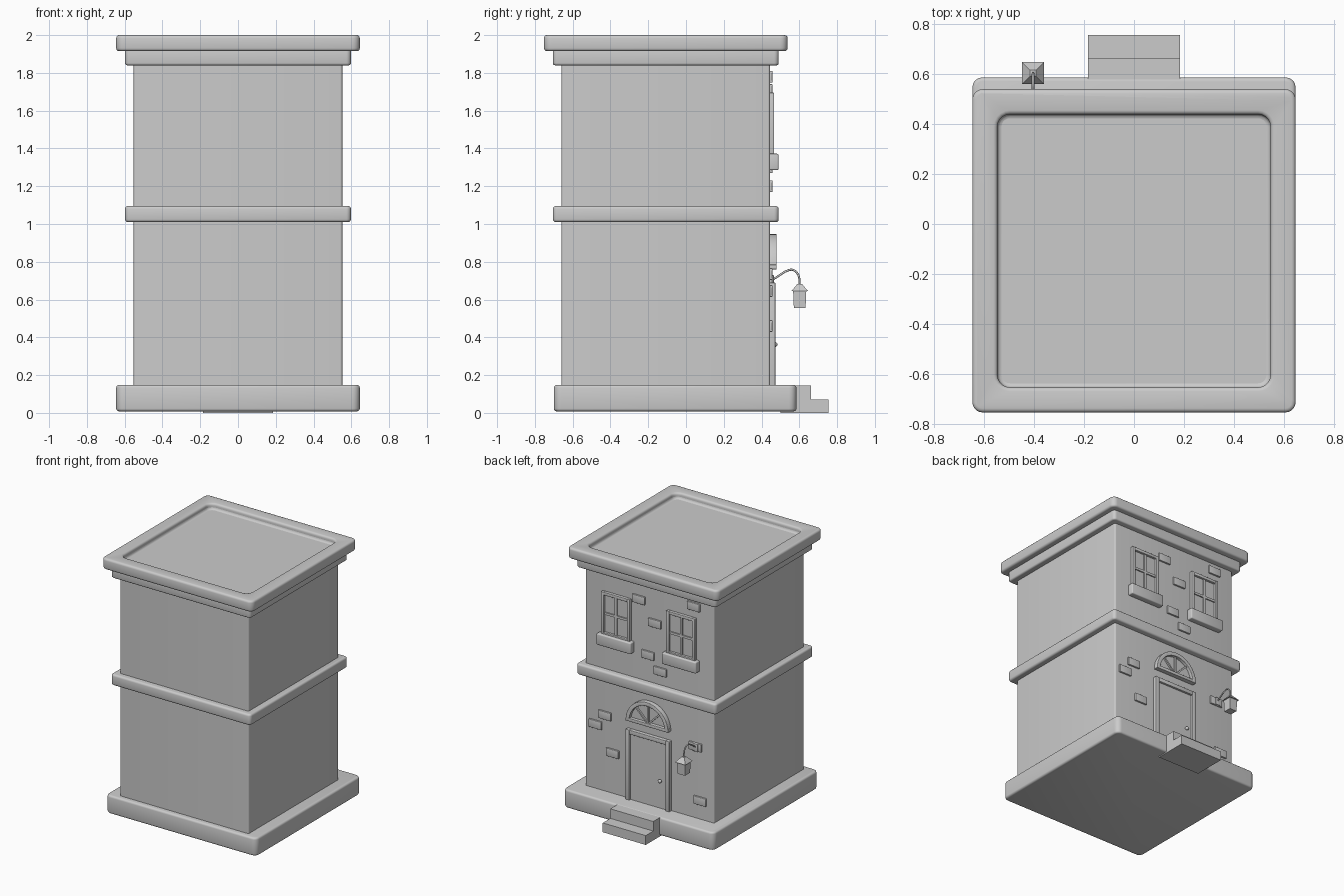
import bpy, bmesh, math
from mathutils import Vector

if "Cube" in bpy.data.objects:
    bpy.data.objects.remove(bpy.data.objects["Cube"])

stone = bpy.data.materials.new("plain grey")
stone.use_nodes = True
GREY = (0.6, 0.6, 0.6, 1)
stone.diffuse_color = GREY
stone.node_tree.nodes["Principled BSDF"].inputs["Base Color"].default_value = GREY

WALL = 0.445      # plane of the decorated back wall
MID = -0.107      # middle of the walls in y


def activate(ob):
    bpy.ops.object.select_all(action='DESELECT')
    ob.select_set(True)
    bpy.context.view_layer.objects.active = ob


def finish(name, bm, edge=0.0, cutter=None):
    """Turn a bmesh into a finished object with softened edges."""
    bmesh.ops.recalc_face_normals(bm, faces=bm.faces)
    me = bpy.data.meshes.new(name)
    bm.to_mesh(me)
    bm.free()
    me.materials.append(stone)
    ob = bpy.data.objects.new(name, me)
    bpy.context.collection.objects.link(ob)
    activate(ob)
    if cutter:
        cut = ob.modifiers.new("recess", 'BOOLEAN')
        cut.operation = 'DIFFERENCE'
        cut.object = cutter
        bpy.ops.object.modifier_apply(modifier=cut.name)
        bpy.data.objects.remove(cutter)
    if edge:
        bev = ob.modifiers.new("soft edges", 'BEVEL')
        bev.width = edge
        bev.segments = 3
        bev.limit_method = 'ANGLE'
        bev.angle_limit = math.radians(40)
        bpy.ops.object.modifier_apply(modifier=bev.name)
    bpy.ops.object.shade_smooth_by_angle(angle=math.radians(35))
    return ob


def add_box(bm, x0, x1, y0, y1, z0, z1):
    verts = bmesh.ops.create_cube(bm, size=1)["verts"]
    for v in verts:
        v.co = Vector((x0 + (v.co.x + 0.5) * (x1 - x0),
                       y0 + (v.co.y + 0.5) * (y1 - y0),
                       z0 + (v.co.z + 0.5) * (z1 - z0)))
    return verts


def box(name, *bounds, edge=0.0):
    bm = bmesh.new()
    add_box(bm, *bounds)
    return finish(name, bm, edge)


def slab(name, half, y0, y1, z0, z1, radius, edge=0.0, cutter=None):
    """Square block with rounded corners in plan."""
    bm = bmesh.new()
    add_box(bm, -half, half, y0, y1, z0, z1)
    upright = [e for e in bm.edges if abs(e.verts[0].co.z - e.verts[1].co.z) > 0.001]
    bmesh.ops.bevel(bm, geom=upright, offset=radius, segments=5, profile=0.5,
                    affect='EDGES')
    return finish(name, bm, edge, cutter)


def add_prism(bm, points, move):
    face = bm.faces.new([bm.verts.new(p) for p in points])
    out = bmesh.ops.extrude_face_region(bm, geom=[face])["geom"]
    bmesh.ops.translate(bm, vec=move, verts=[g for g in out if isinstance(g, bmesh.types.BMVert)])


# Main masses
slab("base", 0.645, -0.70, 0.585, 0.008, 0.148, 0.04, 0.015)
slab("walls", 0.552, MID - 0.552, WALL, 0.10, 1.88, 0.012)
slab("middle_band", 0.598, MID - 0.598, MID + 0.598, 1.01, 1.095, 0.025, 0.015)
slab("lower_cornice", 0.598, MID - 0.598, MID + 0.598, 1.84, 1.93, 0.025, 0.012)
recess = slab("roof_recess_cutter", 0.545, MID - 0.545, MID + 0.545, 1.955, 2.1, 0.05)
recess.hide_render = True
slab("roof_rim", 0.645, MID - 0.645, MID + 0.645, 1.915, 2.0, 0.04, 0.016, recess)

# Entrance steps as one stepped profile
bm = bmesh.new()
profile = [(0.5, 0), (0.755, 0), (0.755, 0.072), (0.663, 0.072), (0.663, 0.146), (0.5, 0.146)]
add_prism(bm, [(-0.184, y, z) for y, z in profile], (0.368, 0, 0))
finish("entrance_steps", bm)

# Door with frame and knob
DOOR_TOP = 0.69
box("door_panel", -0.17, 0.17, WALL - 0.02, WALL + 0.012, 0.14, DOOR_TOP - 0.02)
bm = bmesh.new()
for side in (-1, 1):
    xs = sorted((side * 0.155, side * 0.188))
    add_box(bm, *xs, WALL - 0.02, WALL + 0.028, 0.14, DOOR_TOP)
add_box(bm, -0.156, 0.156, WALL - 0.02, WALL + 0.028, DOOR_TOP - 0.033, DOOR_TOP)
finish("door_frame", bm, 0.004)
bm = bmesh.new()
bmesh.ops.create_uvsphere(bm, u_segments=16, v_segments=10, radius=0.014)
bmesh.ops.translate(bm, vec=(-0.105, WALL + 0.025, 0.362), verts=bm.verts)
finish("door_knob", bm)

# Half-round window over the door
FAN_Z, FAN_R = 0.765, 0.182


def arc(radius, count=20):
    return [(radius * math.cos(math.pi * i / count), FAN_Z + radius * math.sin(math.pi * i / count))
            for i in range(count + 1)]


bm = bmesh.new()
add_prism(bm, [(x, WALL - 0.02, z) for x, z in arc(FAN_R - 0.01)], (0, 0.03, 0))
finish("fanlight_glass", bm)
bm = bmesh.new()
ring = arc(FAN_R) + arc(FAN_R - 0.03)[::-1]
add_prism(bm, [(x, WALL - 0.02, z) for x, z in ring], (0, 0.055, 0))
add_box(bm, -FAN_R, FAN_R, WALL - 0.02, WALL + 0.035, FAN_Z - 0.005, FAN_Z + 0.02)
finish("fanlight_frame", bm, 0.003)
bm = bmesh.new()
for angle in (45, 90, 135):
    a = math.radians(angle)
    along = Vector((math.cos(a), 0, math.sin(a)))
    across = Vector((-math.sin(a), 0, math.cos(a))) * 0.006
    start = Vector((0, WALL - 0.02, FAN_Z + 0.01))
    end = start + along * (FAN_R - 0.025)
    add_prism(bm, [start - across, end - across, end + across, start + across], (0, 0.043, 0))
finish("fanlight_bars", bm)

# Upper windows
for side, label in ((1, "left"), (-1, "right")):
    cx, w, z0, z1 = side * 0.279, 0.123, 1.36, 1.695
    mz = (z0 + z1) / 2
    box(label + "_window_glass", cx - w + 0.01, cx + w - 0.01, WALL - 0.02, WALL + 0.005,
        z0, z1 - 0.01)
    bm = bmesh.new()
    for s in (-1, 1):
        xs = sorted((cx + s * w, cx + s * (w - 0.024)))
        add_box(bm, *xs, WALL - 0.02, WALL + 0.022, z0, z1)
    for z in (z0, z1 - 0.024):
        add_box(bm, cx - w + 0.023, cx + w - 0.023, WALL - 0.02, WALL + 0.022, z, z + 0.024)
    finish(label + "_window_frame", bm, 0.003)
    bm = bmesh.new()
    add_box(bm, cx - 0.009, cx + 0.009, WALL - 0.02, WALL + 0.015, z0, z1 - 0.01)
    add_box(bm, cx - w + 0.01, cx + w - 0.01, WALL - 0.02, WALL + 0.014, mz - 0.009, mz + 0.009)
    finish(label + "_window_bars", bm)
    box(label + "_window_sill", cx - 0.147, cx + 0.147, WALL - 0.02, 0.49, 1.285, 1.372, edge=0.008)

# Scattered raised bricks
bricks = [(0.09, 1.71), (-0.38, 1.78), (-0.047, 1.56), (0.01, 1.30), (-0.094, 1.20),
          (0.38, 0.735), (0.46, 0.645), (0.313, 0.46), (-0.395, 0.70), (-0.435, 0.29)]
for i, (x, z) in enumerate(bricks):
    box(f"brick_{i + 1}", x - 0.054, x + 0.054, WALL - 0.02, WALL + 0.013,
        z - 0.031, z + 0.031, edge=0.004)

# Hanging lantern on a curved arm
LX, LY = -0.403, 0.602
curve = bpy.data.curves.new("lantern_arm", 'CURVE')
curve.dimensions = '3D'
curve.bevel_depth = 0.0055
curve.bevel_resolution = 2
curve.use_fill_caps = True
curve.materials.append(stone)
path = [(0.45, 0.70), (0.49, 0.725), (0.53, 0.75), (0.565, 0.757), (0.592, 0.735), (LY, 0.67)]
spline = curve.splines.new('BEZIER')
spline.bezier_points.add(len(path) - 1)
for point, (y, z) in zip(spline.bezier_points, path):
    point.co = (LX, y, z)
    point.handle_left_type = point.handle_right_type = 'AUTO'
bpy.context.collection.objects.link(bpy.data.objects.new("lantern_arm", curve))


def frustum(name, r0, r1, z0, z1):
    bm = bmesh.new()
    for v in add_box(bm, -1, 1, -1, 1, z0, z1):
        r = r0 if v.co.z < (z0 + z1) / 2 else r1
        v.co = (LX + v.co.x * r, LY + v.co.y * r, v.co.z)
    finish(name, bm)


frustum("lantern_body", 0.031, 0.035, 0.555, 0.65)
frustum("lantern_roof", 0.044, 0.012, 0.645, 0.683)
box("lantern_wall_plate", LX - 0.02, LX + 0.02, WALL, WALL + 0.02, 0.67, 0.73, edge=0.004)
